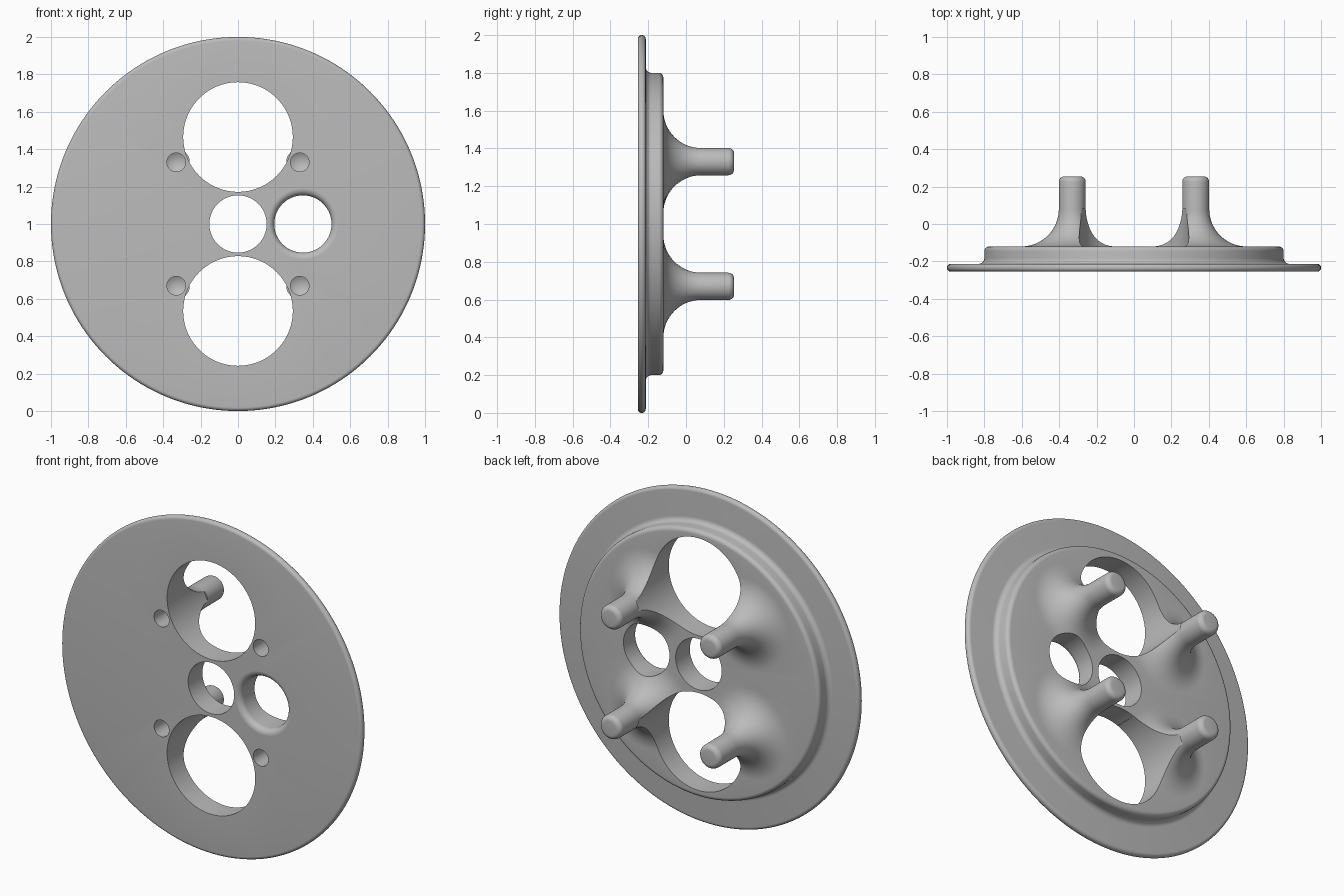
import bpy, bmesh, math
from mathutils import Vector

cube = bpy.data.objects.get("Cube")
if cube:
    bpy.data.objects.remove(cube, do_unlink=True)

grey = bpy.data.materials.new("plain grey")
grey.use_nodes = True
colour = (0.5, 0.5, 0.5, 1)
grey.diffuse_color = colour
grey.node_tree.nodes["Principled BSDF"].inputs["Base Color"].default_value = colour


def arc(cr, cy, radius, start, end, steps=6):
    """Points (radius, depth) of a rounded corner, angles in degrees."""
    angles = [math.radians(start + (end - start) * i / steps) for i in range(steps + 1)]
    return [(cr + radius * math.cos(a), cy + radius * math.sin(a)) for a in angles]


def lathe(name, profile, x=0, z=1, segments=96):
    """Spin a profile of (radius, y) pairs, front to back, about the y axis."""
    bm = bmesh.new()
    verts = [bm.verts.new((r, y, 0)) for r, y in profile]
    edges = [bm.edges.new(pair) for pair in zip(verts, verts[1:])]
    bmesh.ops.spin(bm, geom=verts + edges, cent=(0, 0, 0), axis=(0, 1, 0),
                   angle=2 * math.pi, steps=segments, use_merge=True)
    bmesh.ops.remove_doubles(bm, verts=bm.verts, dist=1e-5)
    bmesh.ops.recalc_face_normals(bm, faces=bm.faces)
    bmesh.ops.translate(bm, verts=bm.verts, vec=Vector((x, 0, z)))
    mesh = bpy.data.meshes.new(name)
    bm.to_mesh(mesh)
    bm.free()
    mesh.materials.append(grey)
    ob = bpy.data.objects.new(name, mesh)
    bpy.context.collection.objects.link(ob)
    return ob


def combine(target, other, operation):
    mod = target.modifiers.new(other.name, 'BOOLEAN')
    mod.object, mod.operation, mod.solver = other, operation, 'EXACT'
    bpy.context.view_layer.objects.active = target
    bpy.ops.object.modifier_apply(modifier=mod.name)
    bpy.data.objects.remove(other, do_unlink=True)


# Flanged disc with a raised round boss on the back
FRONT, FLANGE, BOSS, TIP = -0.255, -0.213, -0.12, 0.255
disc = lathe("flanged_plate",
             [(0, FRONT)]
             + arc(0.98, FRONT + 0.02, 0.02, -90, 0)
             + arc(0.98, FLANGE - 0.02, 0.02, 0, 90)
             + arc(0.83, FLANGE + 0.03, 0.03, 270, 180)
             + arc(0.775, BOSS - 0.025, 0.025, 0, 90)
             + [(0, BOSS)], segments=160)

# Four posts flaring into the boss
POST = 0.33
corners = [(sx * POST, 1 + sz * POST) for sx in (-1, 1) for sz in (-1, 1)]
for x, z in corners:
    post = lathe("post",
                 [(0, -0.18), (0.27, -0.18)]
                 + arc(0.272, BOSS + 0.2, 0.2, 270, 180, 16)
                 + arc(0.042, TIP - 0.03, 0.03, 0, 90)
                 + [(0, TIP)], x, z, 64)
    combine(disc, post, 'UNION')


def straight_hole(radius, back):
    return [(0, -0.4), (radius, -0.4), (radius, back), (0, back)]


# Two large openings, the centre hole and the side hole with a rounded mouth
for sz in (-1, 1):
    combine(disc, lathe("large_opening", straight_hole(0.293, 0.08), 0, 1 + sz * 0.465, 128), 'DIFFERENCE')
combine(disc, lathe("centre_hole", straight_hole(0.153, 0.2)), 'DIFFERENCE')
mouth = [(0, -0.4), (0.188, -0.4)] + arc(0.188, FRONT + 0.035, 0.035, 268, 180, 8)
combine(disc, lathe("side_hole", mouth + [(0.153, 0.2), (0, 0.2)], 0.347), 'DIFFERENCE')

# Blind screw holes with conical bottoms, behind each post
for x, z in corners:
    combine(disc, lathe("screw_hole", [(0, -0.4), (0.05, -0.4), (0.05, -0.03), (0, 0)], x, z, 32), 'DIFFERENCE')

bpy.ops.object.select_all(action='DESELECT')
disc.select_set(True)
bpy.context.view_layer.objects.active = disc
bpy.ops.object.shade_smooth_by_angle(angle=math.radians(30))
